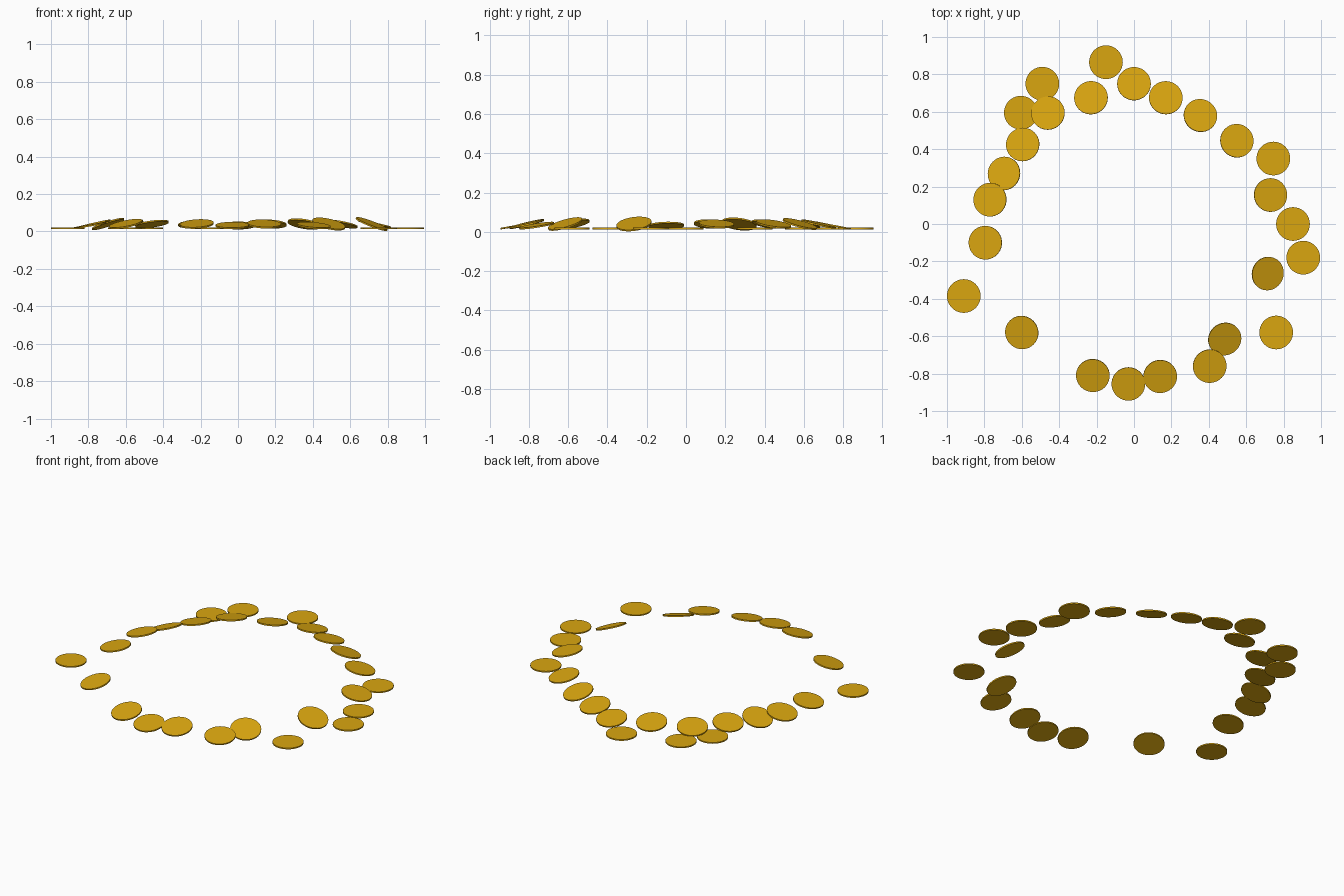
import bpy, math
from mathutils import Vector, Quaternion

R, T = 0.09, 0.008          # coin radius and thickness

gold = bpy.data.materials.new("gold")
gold.diffuse_color = (0.70, 0.38, 0.005, 1)

# x, y, outward tilt in degrees (0 = lying flat), clockwise ring of coins
COINS = [
    (-0.15, 0.865, 0), (-0.49, 0.75, 0), (-0.605, 0.595, 0), (-0.46, 0.593, 12),
    (-0.595, 0.425, 13), (-0.695, 0.27, 19), (-0.77, 0.13, 13), (-0.795, -0.10, 10),
    (-0.91, -0.385, 0), (-0.60, -0.58, 15), (-0.22, -0.81, 14), (-0.03, -0.855, 10),
    (0.14, -0.815, 13), (0.405, -0.76, 10), (0.485, -0.615, 20), (0.76, -0.58, 0),
    (0.715, -0.265, 22), (0.905, -0.18, 0), (0.85, 0.0, 0), (0.73, 0.155, 12),
    (0.745, 0.35, 0), (0.55, 0.445, 13), (0.355, 0.58, 17), (0.17, 0.675, 13),
    (0.0, 0.75, 11), (-0.23, 0.675, 12),
]

for i, (x, y, tilt) in enumerate(COINS):
    if tilt == 0:
        z = 0.017
    elif tilt <= 11:
        z = 0.032
    else:
        z = 0.04
    bpy.ops.mesh.primitive_cylinder_add(vertices=40, radius=R, depth=T, location=(x, y, z))
    coin = bpy.context.object
    coin.name = f"coin_{i + 1}"
    # lean the inner edge up, so the face points away from the ring centre
    axis = Vector((0, 0, 1)).cross(Vector((x, y, 0))).normalized()
    coin.rotation_euler = Quaternion(axis, math.radians(tilt)).to_euler()
    coin.data.materials.append(gold)
    bpy.ops.object.shade_smooth_by_angle()
